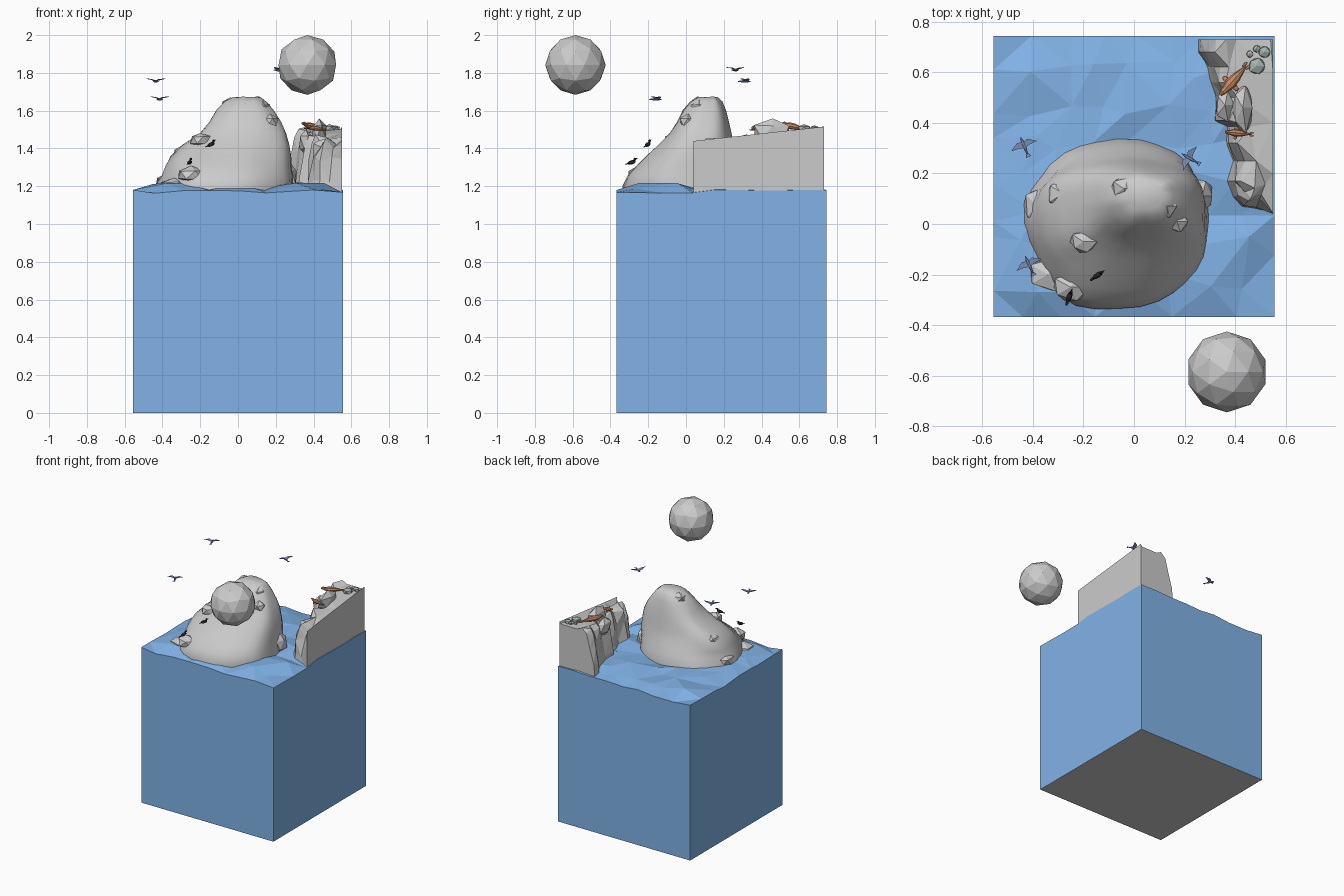
import bpy, bmesh, math, random
from mathutils import Vector, Matrix, noise

if "Cube" in bpy.data.objects:
    bpy.data.objects.remove(bpy.data.objects["Cube"])

random.seed(4)
rnd = random.uniform


def make(name, bm, color=None, smooth=None):
    bmesh.ops.recalc_face_normals(bm, faces=bm.faces)
    me = bpy.data.meshes.new(name)
    bm.to_mesh(me)
    bm.free()
    ob = bpy.data.objects.new(name, me)
    bpy.context.collection.objects.link(ob)
    if color:
        mat = bpy.data.materials.get(color[0]) or bpy.data.materials.new(color[0])
        mat.diffuse_color = (*color[1], 1)
        mat.use_nodes = True
        mat.node_tree.nodes["Principled BSDF"].inputs["Base Color"].default_value = mat.diffuse_color
        me.materials.append(mat)
    if smooth:
        bpy.ops.object.select_all(action='DESELECT')
        ob.select_set(True)
        bpy.context.view_layer.objects.active = ob
        bpy.ops.object.shade_smooth_by_angle(angle=math.radians(smooth))
    return ob


def place(ob, loc, rot=(0, 0, 0), scale=1):
    ob.location = loc
    ob.rotation_euler = [math.radians(a) for a in rot]
    ob.scale = (scale,) * 3


def ball(bm, loc, size, sub=1, jitter=0.0):
    r = bmesh.ops.create_icosphere(bm, subdivisions=sub, radius=1)
    for v in r['verts']:
        k = 1 + rnd(-jitter, jitter)
        v.co = Vector([c * s * k for c, s in zip(v.co, size)]) + Vector(loc)


def loft(bm, rings):
    rows = [[bm.verts.new(p) for p in ring] for ring in rings]
    n = len(rows[0])
    for a, b in zip(rows, rows[1:]):
        for i in range(n):
            j = (i + 1) % n
            bm.faces.new((a[i], a[j], b[j], b[i]))
    bm.faces.new(rows[0][::-1])
    bm.faces.new(rows[-1])


# Block with an uneven faceted top and straight walls
def block(name, n, half, top, rough, edge, color=None):
    bm = bmesh.new()
    g = [[None] * (n + 1) for _ in range(n + 1)]
    for i in range(n + 1):
        for j in range(n + 1):
            u, v = i / n, j / n
            rim = i in (0, n) or j in (0, n)
            jx = 0 if i in (0, n) else rnd(-.3, .3) / n
            jy = 0 if j in (0, n) else rnd(-.3, .3) / n
            z = top + (rnd(-.3, .3) * edge if rim else edge + rnd(-rough, rough))
            g[i][j] = bm.verts.new(((u + jx - .5) * 2 * half, .1875 + (v + jy - .5) * 2 * half, z))
    for i in range(n):
        for j in range(n):
            bm.faces.new((g[i][j], g[i + 1][j], g[i + 1][j + 1], g[i][j + 1]))
    bmesh.ops.triangulate(bm, faces=bm.faces)
    rim = [e for e in bm.edges if e.is_boundary]
    ext = bmesh.ops.extrude_edge_only(bm, edges=rim)['geom']
    for v in ext:
        if isinstance(v, bmesh.types.BMVert):
            v.co.z = 0
    bmesh.ops.contextual_create(bm, geom=[e for e in ext if isinstance(e, bmesh.types.BMEdge) and e.is_boundary])
    return make(name, bm, color)


block('seabed', 7, .5545, .05, .02, .02)
water = block('water', 8, .555, 1.172, .018, .03, ('water_blue', (.22, .45, .8)))
# the sea floor closes the underside, so the water has none
bm = bmesh.new()
bm.from_mesh(water.data)
bmesh.ops.delete(bm, geom=[f for f in bm.faces if f.calc_center_median().z < .01], context='FACES_ONLY')
bm.to_mesh(water.data)
bm.free()

# Sea stack: rings of z, xmin, xmax, ymin, ymax
levels = [(1.08, -.43, .315, -.32, .33), (1.20, -.435, .31, -.325, .33), (1.26, -.40, .30, -.295, .31),
          (1.31, -.385, .29, -.25, .295), (1.36, -.355, .285, -.205, .28), (1.42, -.29, .275, -.145, .265),
          (1.48, -.21, .26, -.09, .25), (1.54, -.16, .235, -.05, .23), (1.60, -.12, .195, -.015, .21),
          (1.645, -.075, .155, .025, .19), (1.67, -.03, .12, .06, .165)]
rings = []
for z, x0, x1, y0, y1 in levels:
    ring = []
    for k in range(32):
        a = k * math.tau / 32
        c, s = math.cos(a), math.sin(a)
        d = 1 + .10 * noise.noise((c * 1.6, s * 1.6, z * 5))
        px = math.copysign(abs(c) ** .9, c) * d
        py = math.copysign(abs(s) ** .9, s) * d
        ring.append(((x0 + x1) / 2 + (x1 - x0) / 2 * px, (y0 + y1) / 2 + (y1 - y0) / 2 * py,
                     z + .012 * noise.noise((c * 2, s * 2, z * 9))))
    rings.append(ring)
bm = bmesh.new()
loft(bm, rings)
make('sea_stack', bm, smooth=50)

# Broken boulders and ledges set into the stack
bm = bmesh.new()
for loc, size in [((-.28, .12, 1.37), (.07, .06, .05)), ((-.20, -.07, 1.445), (.055, .05, .04)),
                  ((-.25, -.25, 1.26), (.08, .06, .045)), ((.13, .07, 1.61), (.04, .05, .045)),
                  ((.17, .01, 1.54), (.045, .045, .04)), ((-.04, .14, 1.63), (.055, .05, .04)),
                  ((.27, .11, 1.25), (.05, .07, .08)), ((-.38, .07, 1.22), (.06, .08, .05)),
                  ((-.34, -.2, 1.2), (.09, .07, .045))]:
    ball(bm, loc, size, 1, .12)
make('stack_boulders', bm)

# Coastal cliff: flat on the outer sides, columnar and faceted inward
outline = [(.55, .73), (.45, .73), (.35, .73), (.25, .73), (.25, .68), (.275, .62), (.295, .56), (.31, .5),
           (.315, .41), (.35, .385), (.355, .32), (.37, .25), (.365, .17), (.375, .10), (.42, .06),
           (.48, .055), (.55, .04), (.55, .2), (.55, .4), (.55, .6)]
rings = []
for t, inset in [(0, 0), (.35, .012), (.7, .03), (.92, .055), (1, .085)]:
    ring = []
    for i, (x, y) in enumerate(outline):
        height = 1.435 + .11 * y
        back, side = y == .73, x == .55
        zz = 1.12 + (height - 1.12) * t
        if not side:
            d = Vector((.52 - x, 0 if back else max(.16 - y, 0)))
            if d.length > .001:
                d.normalize()
            amt = inset * (1.25 if i % 2 else .7) + (rnd(-.006, .012) if t else 0)
            x, y = min(x + d.x * amt, .54), y + d.y * amt
            if t > .3:
                zz += rnd(-.025, .012)
        ring.append((x, y, zz))
    rings.append(ring)
bm = bmesh.new()
loft(bm, rings)
bmesh.ops.triangulate(bm, faces=bm.faces)
make('cliff', bm)

# Jagged crest on the cliff
bm = bmesh.new()
ball(bm, (.43, .46, 1.49), (.045, .11, .07), 1, .12)
ball(bm, (.36, .47, 1.43), (.04, .07, .07), 1, .12)
make('cliff_crest', bm)

# Low shrubs on the cliff top
bm = bmesh.new()
for x, y, r in [(.485, .625, .036), (.515, .68, .026), (.458, .672, .015), (.485, .693, .016)]:
    ball(bm, (x, y, 1.505), (r, r, r * .7), 1, .08)
make('shrubs', bm, ('shrub_green', (.38, .45, .42)))


# Sea lions: head toward +x
def sea_lion(name, loc, rot, s):
    bm = bmesh.new()
    prof = [(-.075, .003, .005), (-.05, .009, .008), (-.02, .018, .014), (.015, .021, .018),
            (.04, .014, .022), (.055, .012, .03), (.07, .006, .031)]
    loft(bm, [[(x, r * math.cos(k * math.tau / 8), z + r * .85 * math.sin(k * math.tau / 8))
               for k in range(8)] for x, r, z in prof])
    for sgn in (-1, 1):
        ball(bm, (.012, sgn * .024, .005), (.011, .016, .004))
        ball(bm, (-.078, sgn * .008, .004), (.014, .006, .003))
    place(make(name, bm, ('sea_lion_brown', (.55, .25, .12))), loc, rot, s)


sea_lion('sea_lion_large', (.39, .565, 1.5), (0, 0, 228), 1.05)
sea_lion('sea_lion_small', (.41, .36, 1.495), (0, 0, 175), .72)


# Dark seabirds perched on the stack
def perched_bird(name, loc, rot):
    bm = bmesh.new()
    ball(bm, (0, 0, .012), (.024, .011, .011), 2)
    ball(bm, (.022, 0, .024), (.009, .007, .008))
    bmesh.ops.create_cone(bm, segments=6, radius1=.004, radius2=0, depth=.014, cap_ends=True,
                          matrix=Matrix.Translation((.034, 0, .024)) @ Matrix.Rotation(math.pi / 2, 4, 'Y'))
    ball(bm, (-.027, 0, .011), (.014, .007, .003))
    place(make(name, bm, ('bird_black', (.02, .02, .02))), loc, rot)


perched_bird('perched_bird_top', (-.01, .025, 1.61), (0, -25, 30))
perched_bird('perched_bird_middle', (-.14, -.2, 1.41), (0, -20, 35))
perched_bird('perched_bird_low', (-.255, -.285, 1.315), (0, -15, 70))


# Flying gulls: heading +x, mirrored wings
def gull(name, loc, heading):
    bm = bmesh.new()
    prof = [(-.038, .002), (-.015, .006), (.01, .008), (.022, .005), (.036, .001)]
    loft(bm, [[(x, r * math.cos(k * math.tau / 6), r * math.sin(k * math.tau / 6)) for k in range(6)]
              for x, r in prof])
    for s in (-1, 1):
        wing = [(.014, 0, .003), (.02, s * .022, .012), (-.002, s * .055, .016), (-.004, s * .022, .012), (-.01, 0, .003)]
        up = [bm.verts.new(p) for p in wing]
        lo = [bm.verts.new((x, y, z - .003)) for x, y, z in wing]
        bm.faces.new(up)
        bm.faces.new(lo[::-1])
        for i in range(5):
            bm.faces.new((up[i], up[(i + 1) % 5], lo[(i + 1) % 5], lo[i]))
    bm.faces.new([bm.verts.new(p) for p in ((-.025, 0, 0), (-.048, -.011, 0), (-.048, .011, 0))])
    place(make(name, bm, ('gull_blue', (.2, .28, .48))), loc, (0, 0, heading))


gull('gull_left', (-.435, .31, 1.755), 112)
gull('gull_front', (-.415, -.16, 1.66), 115)
gull('gull_right', (.22, .26, 1.815), 150)

# Faceted ball floating in front
bm = bmesh.new()
ball(bm, (0, 0, 0), (.16, .16, .158), 2)
place(make('floating_sphere', bm), (.367, -.585, 1.842))
